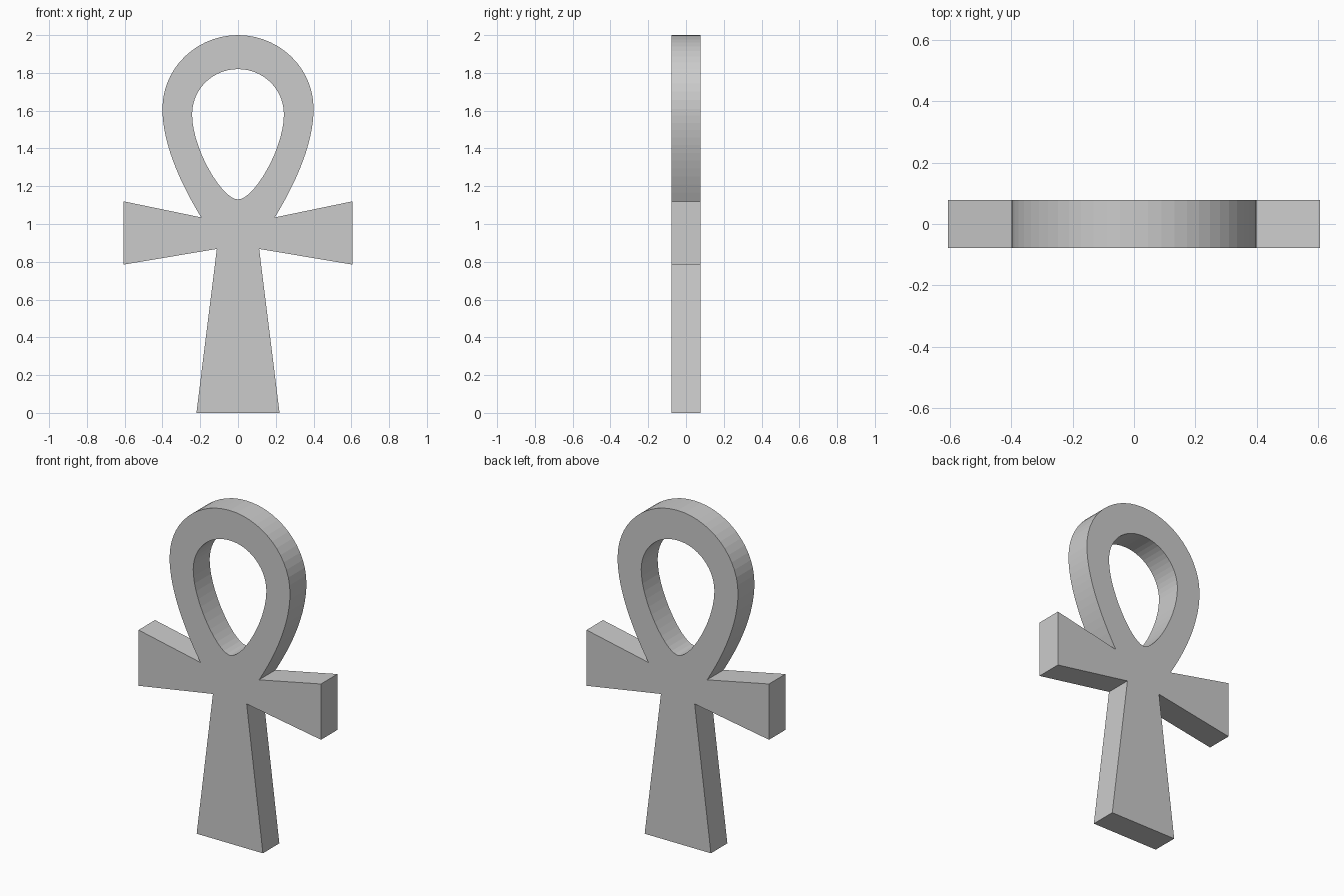
import bpy, bmesh
from math import radians
from mathutils import Vector
from mathutils.geometry import interpolate_bezier

if "Cube" in bpy.data.objects:
    bpy.data.objects.remove(bpy.data.objects["Cube"])

HALF_DEPTH = 0.078


def arc(p0, p1, p2, p3, steps=14):
    """Points along one cubic curve segment, without its first point."""
    pts = interpolate_bezier(*[Vector((*p, 0)) for p in (p0, p1, p2, p3)], steps + 1)
    return [(p.x, p.y) for p in pts][1:]


def mirrored(half):
    """Close a right-hand half outline by mirroring it across x = 0."""
    return half + [(-x, z) for x, z in reversed(half) if x > 1e-5]


# Outer silhouette: flared shaft, flared arm, teardrop loop
outer = [(0.22, 0), (0.112, 0.868), (0.606, 0.785), (0.606, 1.12), (0.195, 1.035)]
outer += arc((0.195, 1.035), (0.32, 1.24), (0.4, 1.44), (0.4, 1.61))
outer += arc((0.4, 1.61), (0.4, 1.83), (0.215, 2.0), (0, 2.0))

# Teardrop hole
hole = [(0, 1.13)]
hole += arc((0, 1.13), (0.085, 1.13), (0.243, 1.40), (0.243, 1.58))
hole += arc((0.243, 1.58), (0.243, 1.715), (0.134, 1.82), (0, 1.82))

# Filled and extruded profile
curve = bpy.data.curves.new("looped_cross", 'CURVE')
curve.dimensions = '2D'
curve.fill_mode = 'BOTH'
curve.extrude = HALF_DEPTH
for half in (outer, hole):
    loop = mirrored(half)
    spline = curve.splines.new('POLY')
    spline.points.add(len(loop) - 1)
    for point, (x, z) in zip(spline.points, loop):
        point.co = (x, z, 0, 1)
    spline.use_cyclic_u = True
    spline.use_smooth = False

cross = bpy.data.objects.new("looped_cross", curve)
bpy.context.collection.objects.link(cross)
cross.rotation_euler.x = radians(90)
cross.select_set(True)
bpy.context.view_layer.objects.active = cross
bpy.ops.object.convert(target='MESH')
bpy.ops.object.transform_apply(location=False, rotation=True, scale=False)

# Weld caps to sides, keep flat faces
bm = bmesh.new()
bm.from_mesh(cross.data)
bmesh.ops.remove_doubles(bm, verts=bm.verts, dist=1e-4)
bmesh.ops.recalc_face_normals(bm, faces=bm.faces)
for face in bm.faces:
    face.smooth = False
bm.to_mesh(cross.data)
bm.free()
